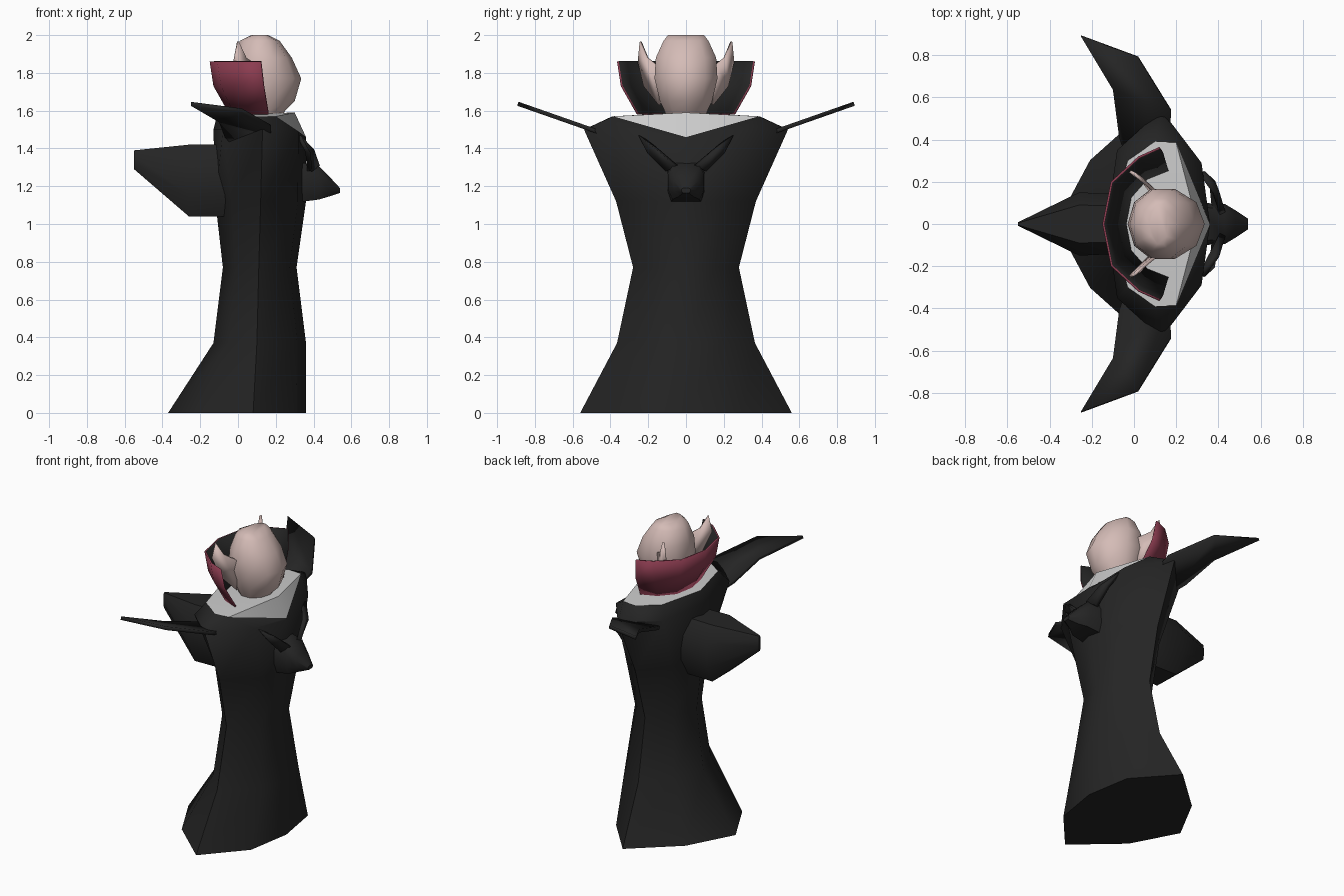
import bpy
from math import sin, cos, pi, radians

if "Cube" in bpy.data.objects:
    bpy.data.objects.remove(bpy.data.objects["Cube"])


def material(name, r, g, b):
    m = bpy.data.materials.new(name)
    m.diffuse_color = (r, g, b, 1)
    m.use_nodes = True
    m.node_tree.nodes["Principled BSDF"].inputs["Base Color"].default_value = m.diffuse_color
    return m


BLACK = material("black_cloth", 0.018, 0.018, 0.018)
RED = material("dark_red_lining", 0.26, 0.045, 0.08)
SKIN = material("pale_skin", 0.66, 0.5, 0.47)
WHITE = material("white_shirt", 0.75, 0.75, 0.75)


def make(name, verts, faces, mats, thickness=0, offset=0, smooth=60):
    me = bpy.data.meshes.new(name)
    me.from_pydata(verts, [], faces)
    ob = bpy.data.objects.new(name, me)
    bpy.context.collection.objects.link(ob)
    for m in mats:
        me.materials.append(m)
    bpy.ops.object.select_all(action='DESELECT')
    bpy.context.view_layer.objects.active = ob
    ob.select_set(True)
    bpy.ops.object.shade_smooth_by_angle(angle=radians(smooth))
    if thickness:
        s = ob.modifiers.new("thickness", 'SOLIDIFY')
        s.thickness, s.offset = thickness, offset
        if len(mats) > 1:
            s.material_offset = 1
    return ob


def loft(name, rings, mats, closed=True, caps=(True, True), **kw):
    n = len(rings[0])
    faces = []
    for k in range(len(rings) - 1):
        for i in range(n if closed else n - 1):
            j = (i + 1) % n
            faces.append((k*n + i, k*n + j, k*n + n + j, k*n + n + i))
    if caps[0]:
        faces.append(tuple(range(n))[::-1])
    if caps[1]:
        faces.append(tuple(range(n * (len(rings) - 1), n * len(rings))))
    return make(name, [v for r in rings for v in r], faces, mats, **kw)


def mirrored(half):
    """Half ring from front centre to back centre -> full ring."""
    return half + [(x, -y, z) for x, y, z in half[-2:0:-1]]


def body_ring(z, front, back, width, mid):
    return mirrored([(front, 0, z), (mid + (front - mid)*.82, width*.54, z), (mid, width, z),
                     (mid + (back - mid)*.64, width*.54, z), (back, 0, z)])


def pair(name, points, mat, thickness):
    """Thin flat part on both sides of the y = 0 plane."""
    for label, s in (("left", 1), ("right", -1)):
        pts = [(x, s*y, z) for x, y, z in points]
        idx = tuple(range(len(pts)))
        make(f"{name}_{label}", pts, [idx if s > 0 else idx[::-1]], [mat], thickness, smooth=30)


# Cloaked body
rim = mirrored([(.36, 0, 1.46), (.2, .385, 1.57), (.1, .39, 1.57), (-.03, .3, 1.575), (-.11, 0, 1.58)])
rings = [body_ring(0, .36, -.37, .56, .08), body_ring(.37, .36, -.13, .365, .1),
         body_ring(.77, .31, -.08, .28, .11), body_ring(1.12, .36, -.12, .37, .12),
         mirrored([(.36, 0, 1.45), (.32, .29, 1.49), (.13, .54, 1.5), (-.08, .35, 1.5), (-.13, 0, 1.5)]),
         rim]
loft("cloak_body", rings, [BLACK], caps=(True, False))

# Shirt front filling the neck opening
make("shirt_front", rim + [(.3, 0, 1.59)], [(i, (i + 1) % 8, 8) for i in range(8)], [WHITE], smooth=30)

# Head
spec = [(1.55, .05, .22, .1), (1.6, .02, .25, .12), (1.65, 0, .3, .145), (1.77, -.03, .335, .175),
        (1.88, -.02, .285, .168), (1.97, .01, .22, .125), (2.0, .07, .16, .1)]
head = []
for z, x0, x1, w in spec:
    cx = .13
    head.append([(cx + ((x1 - cx) if cos(a) > 0 else (cx - x0))*cos(a), w*sin(a), z)
                 for a in (2*pi*i/10 for i in range(10))])
loft("head", head, [SKIN])

# Pointed ears
pair("ear", [(.09, .14, 1.63), (.03, .22, 1.73), (-.02, .25, 1.86), (0, .24, 1.965),
             (.04, .205, 1.88), (.1, .155, 1.84)], SKIN, .015)


# Standing collar, red outside and black inside
def collar_arc(z, pts):
    half = [(x, y, z) for x, y in pts]
    return half + [(x, -y, z) for x, y, z in half[-2::-1]]


loft("collar", [collar_arc(1.58, [(.16, .26), (.06, .22), (-.02, .13), (-.045, 0)]),
                collar_arc(1.73, [(.135, .345), (.03, .3), (-.09, .19), (-.13, 0)]),
                collar_arc(1.86, [(.12, .365), (.02, .32), (-.11, .2), (-.15, 0)])],
     [RED, BLACK], closed=False, caps=(False, False), thickness=.01, offset=-1)

# Swept shoulder wings
outline = [(.17, .35), (.175, .54), (.02, .79), (-.25, .89), (-.1, .64), (-.07, .41), (-.03, .3)]
pair("shoulder_wing", [(x, y, 1.465 + .35*(y - .4)) for x, y in outline], BLACK, .022)


# Gathered bundle of cloth at the back
def section(x, w, z0, z1, f=.6):
    zm = (z0 + z1)/2
    h = (z1 - z0)/2
    return [(x, -w*f, z0), (x, -w, zm - h*.4), (x, -w, zm + h*.5), (x, -w*f, z1),
            (x, w*f, z1), (x, w, zm + h*.5), (x, w, zm - h*.4), (x, w*f, z0)]


loft("back_bundle", [section(-.04, .14, 1.04, 1.42), section(-.26, .15, 1.04, 1.42),
                     section(-.55, .008, 1.29, 1.39)], [BLACK], smooth=40)

# Clasped front cloth with two folds leading up to the shoulders
loft("front_clasp", [section(.54, .025, 1.165, 1.19), section(.48, .065, 1.145, 1.255),
                     section(.43, .095, 1.13, 1.305, .75), section(.32, .1, 1.115, 1.33, .8)],
     [BLACK], smooth=40)
pair("front_fold", [(.32, .245, 1.47), (.37, .2, 1.38), (.38, .1, 1.28), (.42, .05, 1.31),
                    (.39, .15, 1.395)], BLACK, .03)
